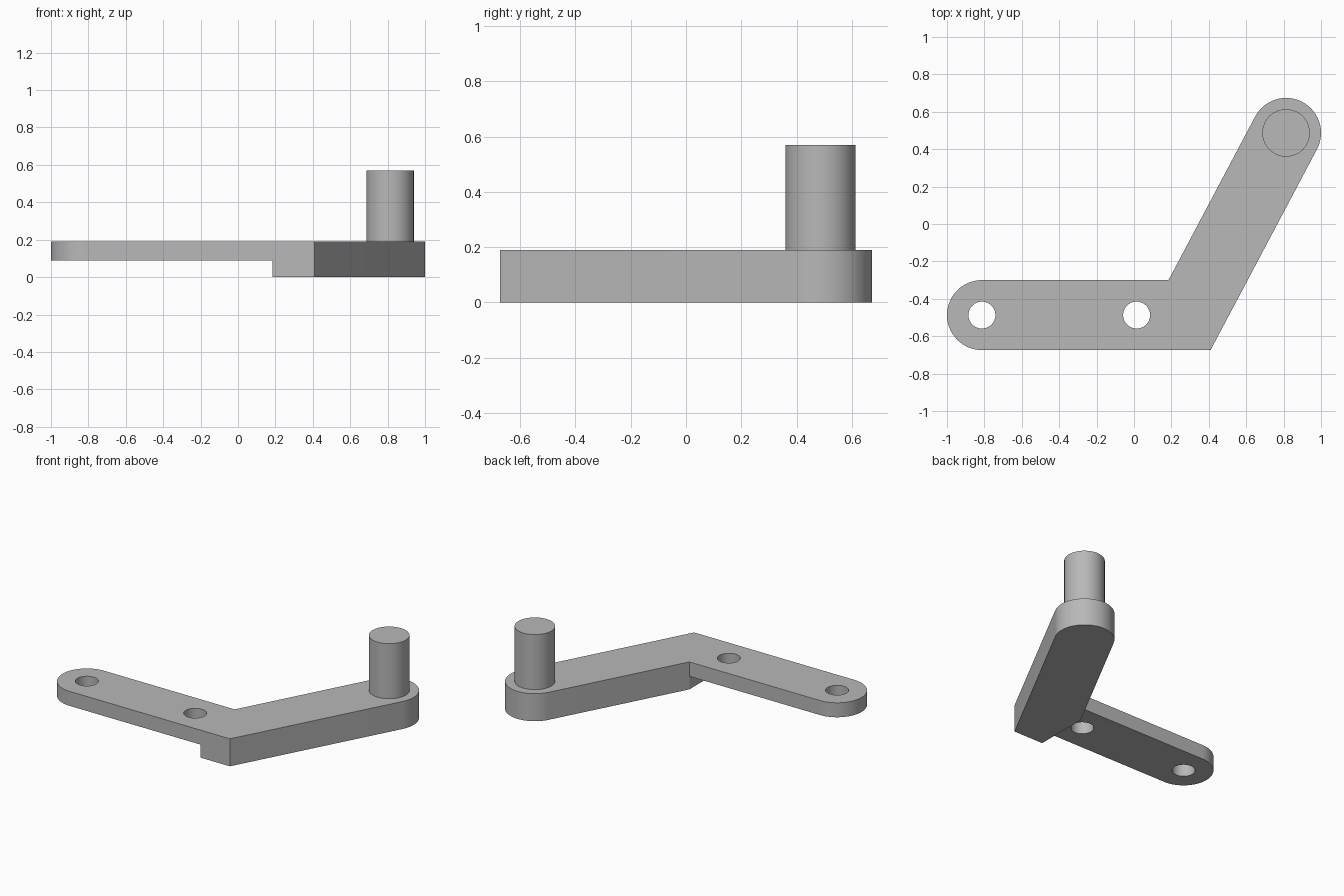
import bpy, math
from mathutils import Vector

if "Cube" in bpy.data.objects:
    bpy.data.objects.remove(bpy.data.objects["Cube"], do_unlink=True)

TOP, STEP, R = 0.19, 0.09, 0.187      # top height, underside of thin arm, arm half width
BOLT_END = Vector((-0.813, -0.487))   # round end of the thin arm
ELBOW = Vector((0.297, -0.487))       # centre of the bend
PIN_END = Vector((0.813, 0.487))      # round end of the thick arm
HOLES = [BOLT_END, Vector((0.014, -0.487))]

grey = bpy.data.materials.new("plain_grey")
grey.use_nodes = True
COLOUR = (0.48, 0.48, 0.48, 1)
grey.diffuse_color = COLOUR
grey.node_tree.nodes["Principled BSDF"].inputs["Base Color"].default_value = COLOUR


def arc(centre, start, sweep, steps=32):
    return [centre + R * Vector((math.cos(start + sweep * i / steps),
                                 math.sin(start + sweep * i / steps)))
            for i in range(steps + 1)]


def prism(name, outline, z0, z1):
    """Closed solid from a counter-clockwise outline."""
    n = len(outline)
    verts = [(p.x, p.y, z) for z in (z0, z1) for p in outline]
    faces = [list(range(n))[::-1], list(range(n, 2 * n))]
    faces += [[i, (i + 1) % n, n + (i + 1) % n, n + i] for i in range(n)]
    mesh = bpy.data.meshes.new(name)
    mesh.from_pydata(verts, [], faces)
    mesh.materials.append(grey)
    obj = bpy.data.objects.new(name, mesh)
    bpy.context.collection.objects.link(obj)
    return obj


def cylinder(name, centre, radius, z0, z1):
    ring = [centre + (p - centre) * (radius / R) for p in arc(centre, 0, 2 * math.pi, 64)[:-1]]
    return prism(name, ring, z0, z1)


def activate(obj):
    bpy.ops.object.select_all(action='DESELECT')
    obj.select_set(True)
    bpy.context.view_layer.objects.active = obj


def cut(obj, cutter):
    mod = obj.modifiers.new("cut", 'BOOLEAN')
    mod.operation, mod.solver, mod.object = 'DIFFERENCE', 'EXACT', cutter
    activate(obj)
    bpy.ops.object.modifier_apply(modifier=mod.name)
    bpy.data.objects.remove(cutter, do_unlink=True)


# Bent arm: two round ends joined by a mitred elbow
heading = (PIN_END - ELBOW).normalized()
angle = math.atan2(heading.y, heading.x)
mitre = Vector((math.tan(angle / 2) * R, -R))
inner = ELBOW - mitre
outline = (arc(BOLT_END, math.pi / 2, math.pi) + [ELBOW + mitre]
           + arc(PIN_END, angle - math.pi / 2, math.pi) + [inner])
arm = prism("crank_arm", outline, 0, TOP)

# Thin the bolted half from below
cut(arm, prism("step_cutter", [Vector((-2, -1)), Vector((inner.x, -1)),
                               Vector((inner.x, 1)), Vector((-2, 1))], -1, STEP))

# Bolt holes
for centre in HOLES:
    cut(arm, cylinder("hole_cutter", centre, 0.072, -0.1, TOP + 0.1))

# Upright pin, seated slightly into the arm
pin = cylinder("handle_pin", PIN_END, 0.127, TOP - 0.03, 0.57)

for obj in (arm, pin):
    activate(obj)
    bpy.ops.object.shade_smooth_by_angle(angle=math.radians(25))
